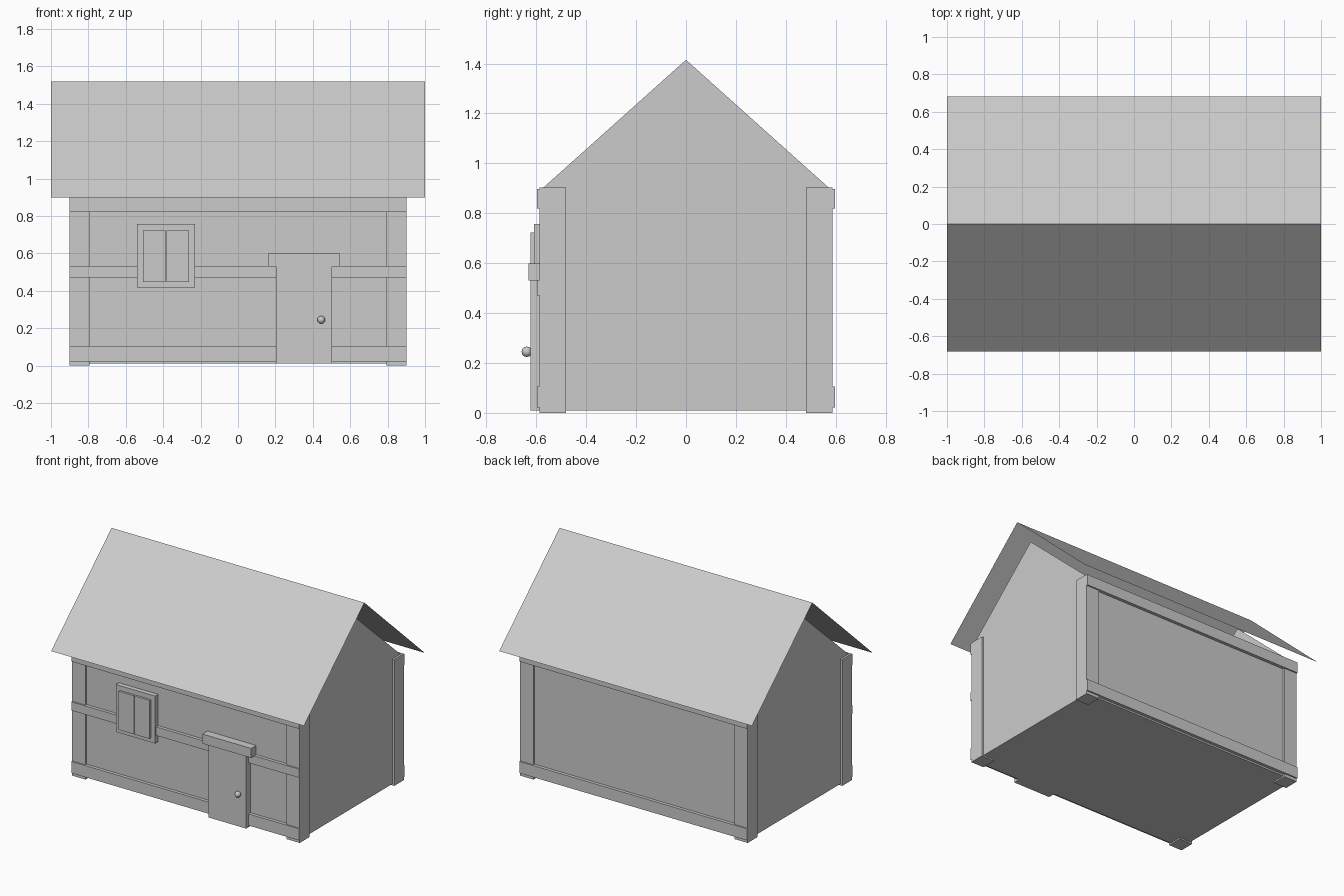
import bpy, bmesh

if "Cube" in bpy.data.objects:
    bpy.data.objects.remove(bpy.data.objects["Cube"])


def make_object(name, bm):
    mesh = bpy.data.meshes.new(name)
    bm.to_mesh(mesh)
    bm.free()
    obj = bpy.data.objects.new(name, mesh)
    bpy.context.collection.objects.link(obj)
    return obj


def box(name, x0, x1, y0, y1, z0, z1):
    bm = bmesh.new()
    bmesh.ops.create_cube(bm, size=1)
    for v in bm.verts:
        v.co.x = x0 if v.co.x < 0 else x1
        v.co.y = y0 if v.co.y < 0 else y1
        v.co.z = z0 if v.co.z < 0 else z1
    return make_object(name, bm)


def sheet(name, profile, half_x, caps=False):
    """Sweep an open (y, z) profile along x, optionally closing the ends."""
    bm = bmesh.new()
    left = [bm.verts.new((-half_x, y, z)) for y, z in profile]
    right = [bm.verts.new((half_x, y, z)) for y, z in profile]
    for i in range(len(profile) - 1):
        bm.faces.new((left[i], left[i + 1], right[i + 1], right[i]))
    if caps:
        bm.faces.new(left[::-1])
        bm.faces.new(right)
    return bm


# Walls: floor, front and back, with gable ends; open attic under the roof
bm = sheet("walls", [(-0.575, 0.9), (-0.575, 0.01), (0.575, 0.01), (0.575, 0.9)], 0.885)
for sx in (-1, 1):
    outline = [(-0.575, 0.01), (0.575, 0.01), (0.575, 0.9), (0, 1.415), (-0.575, 0.9)]
    ring = [bm.verts.new((sx * 0.885, y, z)) for y, z in outline]
    bm.faces.new(ring if sx > 0 else ring[::-1])
bmesh.ops.remove_doubles(bm, verts=bm.verts[:], dist=0.0001)
make_object("walls", bm)

# Roof: thin sheet with a sharp ridge
make_object("roof", sheet("roof", [(0.683, 0.9), (0, 1.52), (-0.683, 0.9)], 1.0))

# Corner posts
for sx in (-1, 1):
    for sy in (-1, 1):
        xs = sorted((sx * 0.795, sx * 0.9))
        ys = sorted((sy * 0.48, sy * 0.588))
        box("corner_post", *xs, *ys, 0, 0.903)

# Horizontal beams: top and bottom on both long sides, middle on the front only
for sy, label in ((-1, "front"), (1, "back")):
    ys = sorted((sy * 0.565, sy * 0.598))
    box(label + "_top_beam", -0.9, 0.9, *ys, 0.82, 0.898)
    box(label + "_bottom_beam", -0.9, 0.9, *ys, 0.022, 0.105)
box("front_middle_beam", -0.9, 0.9, -0.598, -0.565, 0.47, 0.532)

# Door with lintel
box("door", 0.203, 0.502, -0.624, -0.565, 0.01, 0.56)
box("door_lintel", 0.16, 0.546, -0.632, -0.565, 0.53, 0.598)

# Door knob
bm = bmesh.new()
bmesh.ops.create_uvsphere(bm, u_segments=8, v_segments=6, radius=0.021)
for v in bm.verts:
    v.co += type(v.co)((0.445, -0.638, 0.245))
for f in bm.faces:
    f.smooth = True
make_object("door_knob", bm)

# Window: frame and two shutters
box("window_frame", -0.54, -0.23, -0.609, -0.565, 0.417, 0.756)
box("left_shutter", -0.508, -0.387, -0.624, -0.6, 0.447, 0.722)
box("right_shutter", -0.383, -0.262, -0.624, -0.6, 0.447, 0.722)
